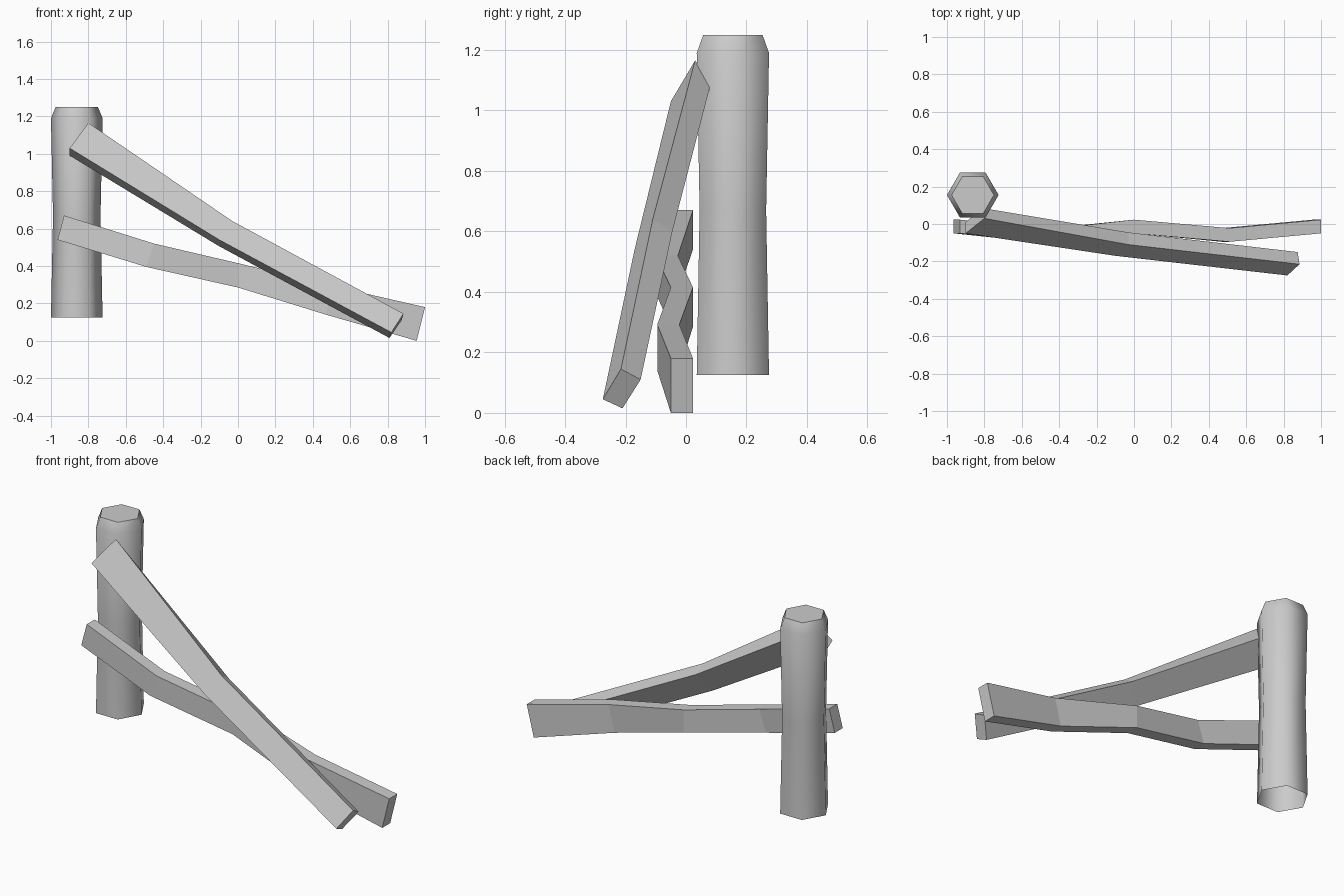
import bpy
import bmesh
from math import cos, sin, pi
from mathutils import Vector

default = bpy.data.objects.get("Cube")
if default:
    bpy.data.objects.remove(default, do_unlink=True)

# One plain grey for everything
grey = bpy.data.materials.new("plain grey")
grey.use_nodes = True
colour = (0.6, 0.6, 0.6, 1)
grey.diffuse_color = colour
grey.node_tree.nodes["Principled BSDF"].inputs["Base Color"].default_value = colour


def loft(name, rings, start_cap=True, smooth=False):
    """Skin matching rings of points and cap the ends."""
    bm = bmesh.new()
    loops = [[bm.verts.new(p) for p in ring] for ring in rings]
    n = len(loops[0])
    for a, b in zip(loops, loops[1:]):
        for i in range(n):
            j = (i + 1) % n
            bm.faces.new((a[i], a[j], b[j], b[i])).smooth = smooth
    if start_cap:
        bm.faces.new(loops[0][::-1])
    bm.faces.new(loops[-1])
    bmesh.ops.recalc_face_normals(bm, faces=bm.faces)
    if smooth:
        # Keep the flat top crisp against the rounded sides
        for e in bm.edges:
            if any(not f.smooth for f in e.link_faces):
                e.smooth = False
    mesh = bpy.data.meshes.new(name)
    bm.to_mesh(mesh)
    bm.free()
    mesh.materials.append(grey)
    obj = bpy.data.objects.new(name, mesh)
    bpy.context.collection.objects.link(obj)
    return obj


# Hexagonal post: slightly waisted, chamfered top, open underneath
post_profile = [(0.138, 0.125), (0.127, 0.67), (0.138, 1.19), (0.113, 1.25)]
post_rings = [[(-0.862 + r * cos(i * pi / 3), 0.155 + r * sin(i * pi / 3), z)
               for i in range(6)] for r, z in post_profile]
loft("post", post_rings, start_cap=False, smooth=True)

# Lower rail: zigzagging board, each station is front y, top (x, z), bottom (x, z)
rail_stations = [
    (-0.05, (-0.93, 0.67), (-0.965, 0.54)),
    (-0.10, (-0.45, 0.52), (-0.49, 0.395)),
    (-0.05, (0.0, 0.415), (0.0, 0.285)),
    (-0.095, (0.51, 0.292), (0.47, 0.14)),
    (-0.05, (1.0, 0.18), (0.955, 0.0)),
]
rail_rings = []
for y, (tx, tz), (bx, bz) in rail_stations:
    back = y + 0.073
    rail_rings.append([(tx, y, tz), (tx, back, tz), (bx, back, bz), (bx, y, bz)])
loft("lower_rail", rail_rings)

# Fallen upper rail: tilted board, corners run top front, top back, bottom back, bottom front
fallen_rings = [
    [(-0.80, 0.03, 1.165), (-0.81, 0.085, 1.10), (-0.90, 0.01, 0.99), (-0.90, -0.05, 1.03)],
    [(-0.03, -0.11, 0.64), (-0.03, -0.045, 0.60), (-0.10, -0.105, 0.505), (-0.10, -0.17, 0.54)],
    [(0.885, -0.215, 0.145), (0.875, -0.15, 0.11), (0.81, -0.21, 0.015), (0.82, -0.275, 0.045)],
]
loft("fallen_rail", fallen_rings)
